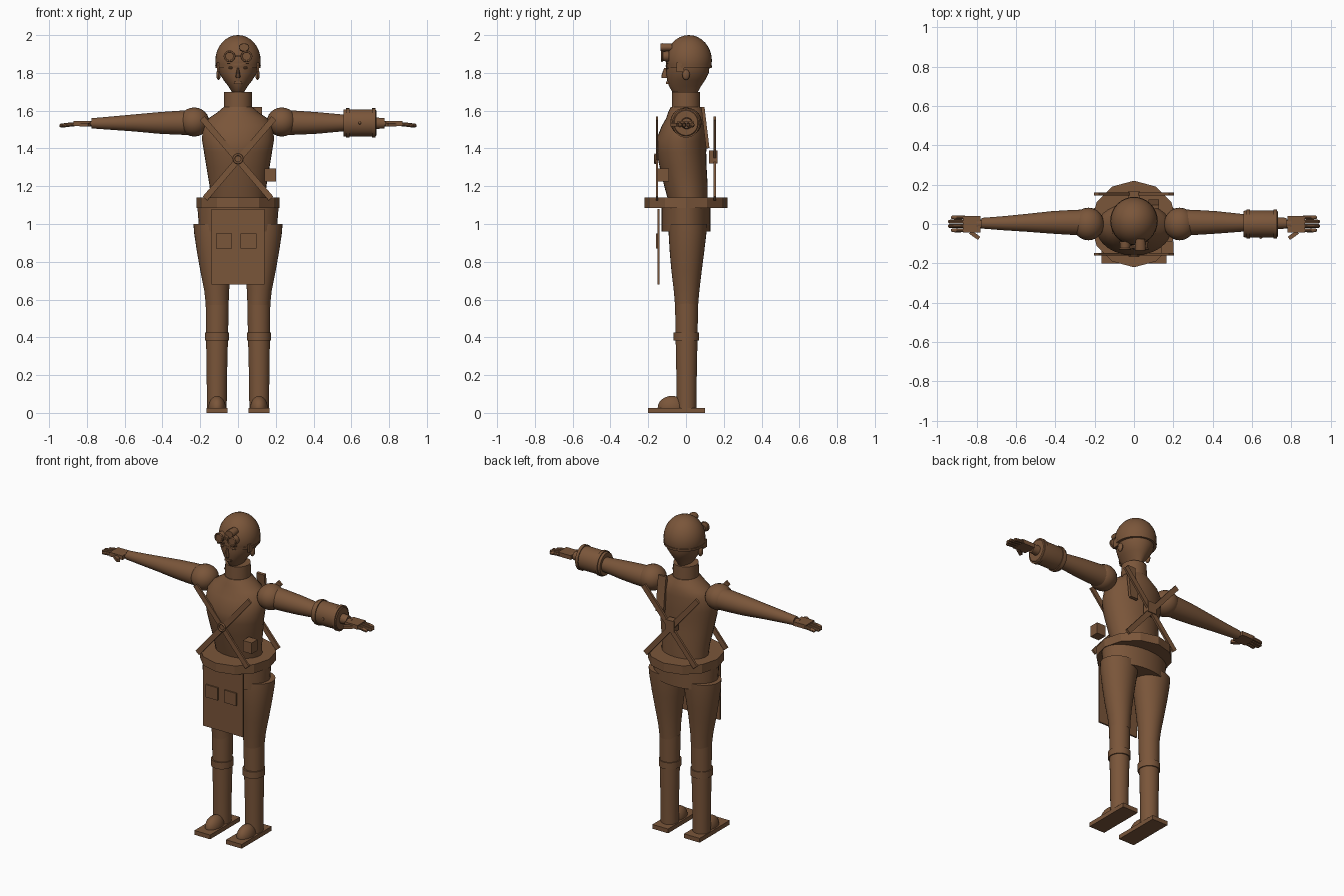
import bpy, bmesh, math
from mathutils import Vector, Matrix

if "Cube" in bpy.data.objects:
    bpy.data.objects.remove(bpy.data.objects["Cube"])

brown = bpy.data.materials.new("leather_brown")
brown.diffuse_color = (0.195, 0.092, 0.042, 1)
brown.use_nodes = True
brown.node_tree.nodes["Principled BSDF"].inputs["Base Color"].default_value = brown.diffuse_color


def finish(name, bm, angle=35):
    bmesh.ops.recalc_face_normals(bm, faces=bm.faces)
    me = bpy.data.meshes.new(name)
    bm.to_mesh(me)
    bm.free()
    me.materials.append(brown)
    ob = bpy.data.objects.new(name, me)
    bpy.context.collection.objects.link(ob)
    bpy.ops.object.select_all(action='DESELECT')
    ob.select_set(True)
    bpy.context.view_layer.objects.active = ob
    bpy.ops.object.shade_smooth_by_angle(angle=math.radians(angle))
    return ob


def loft(name, rings, n=32, axis='Z', angle=35):
    """Skin elliptical rings (position, centre u, centre v, radius u, radius v)."""
    bm = bmesh.new()
    loops = []
    for p, cu, cv, ru, rv in rings:
        loop = []
        for i in range(n):
            a = 2 * math.pi * i / n
            u, v = cu + ru * math.sin(a), cv + rv * math.cos(a)
            loop.append(bm.verts.new({'Z': (u, v, p), 'X': (p, u, v), 'Y': (u, p, v)}[axis]))
        loops.append(loop)
    for a, b in zip(loops, loops[1:]):
        for i in range(n):
            j = (i + 1) % n
            bm.faces.new((a[i], a[j], b[j], b[i]))
    bm.faces.new(loops[0])
    bm.faces.new(loops[-1])
    return finish(name, bm, angle)


def box(name, center, size, rot=None):
    bm = bmesh.new()
    bmesh.ops.create_cube(bm, size=1)
    m = Matrix.Translation(center) @ (rot or Matrix()) @ Matrix.Diagonal((*size, 1))
    bmesh.ops.transform(bm, matrix=m, verts=bm.verts)
    return finish(name, bm)


def ball(name, center, radii, zmin=None, seg=24):
    bm = bmesh.new()
    bmesh.ops.create_uvsphere(bm, u_segments=seg, v_segments=seg // 2, radius=1)
    bmesh.ops.transform(bm, matrix=Matrix.Translation(center) @ Matrix.Diagonal((*radii, 1)), verts=bm.verts)
    if zmin is not None:
        cut = bmesh.ops.bisect_plane(bm, geom=bm.verts[:] + bm.edges[:] + bm.faces[:],
                                     plane_co=(0, 0, zmin), plane_no=(0, 0, -1), clear_outer=True)
        edges = [e for e in cut['geom_cut'] if isinstance(e, bmesh.types.BMEdge)]
        bmesh.ops.holes_fill(bm, edges=edges)
    return finish(name, bm)


def bar(name, a, b, width, thick):
    """Flat strap lying in the xz plane between two points."""
    a, b = Vector(a), Vector(b)
    d = b - a
    rot = Matrix.Rotation(-math.atan2(d.z, d.x), 4, 'Y')
    return box(name, (a + b) / 2, (d.length, thick, width), rot)


def ring(name, center, R, r, axis_rot=None, n=20, m=8):
    bm = bmesh.new()
    M = Matrix.Translation(center) @ (axis_rot or Matrix())
    vs = []
    for i in range(n):
        a = 2 * math.pi * i / n
        for j in range(m):
            b = 2 * math.pi * j / m
            q = R + r * math.cos(b)
            vs.append(bm.verts.new(M @ Vector((q * math.cos(a), r * math.sin(b), q * math.sin(a)))))
    for i in range(n):
        for j in range(m):
            i2, j2 = (i + 1) % n, (j + 1) % m
            bm.faces.new((vs[i*m+j], vs[i2*m+j], vs[i2*m+j2], vs[i*m+j2]))
    return finish(name, bm, 60)


# torso, neck and hips
loft("torso", [(1.09, 0, .015, .145, .1), (1.2, 0, 0, .15, .115), (1.3, 0, -.015, .167, .124),
               (1.38, 0, -.025, .18, .132), (1.44, 0, -.025, .19, .135), (1.52, 0, -.01, .188, .118),
               (1.56, 0, 0, .155, .105), (1.59, 0, 0, .11, .095), (1.62, 0, 0, .075, .08)])
loft("collar", [(1.6, 0, 0, .075, .075), (1.7, 0, 0, .073, .073)])
loft("hips", [(.96, 0, 0, .205, .13), (1.09, 0, 0, .215, .13)])
loft("belt", [(1.085, 0, 0, .22, .22), (1.14, 0, 0, .22, .22)], n=12, angle=20)

# apron with two pockets
box("apron", (0, -.145, .88), (.28, .01, .4))
for x in (-.075, .055):
    box("apron_pocket", (x, -.154, .91), (.085, .008, .08))

# crossed straps front and back
for s in (-1, 1):
    bar("front_strap", (-.175 * s, -.153, 1.135), (.19 * s, -.153, 1.56), .032, .012)
    bar("back_strap", (-.175 * s, .153, 1.135), (.19 * s, .153, 1.56), .032, .014)
ring("front_strap_ring", (0, -.163, 1.345), .022, .006)
box("back_buckle", (0, .143, 1.355), (.06, .045, .07))
box("back_plate", (.1, .102, 1.51), (.055, .018, .22), Matrix.Rotation(.12, 4, 'X'))
box("side_pouch", (.17, -.12, 1.26), (.062, .06, .07))

# head, helmet and face
loft("head", [(1.68, 0, 0, .02, .05), (1.7, 0, -.005, .033, .068), (1.73, 0, -.005, .052, .085),
              (1.76, 0, 0, .075, .1), (1.8, 0, .008, .1, .113), (1.85, 0, .01, .108, .116),
              (1.92, 0, .01, .09, .1)])
ball("helmet", (0, .015, 1.865), (.12, .122, .135), zmin=1.828, seg=32)
loft("helmet_band", [(1.825, 0, .015, .119, .121), (1.84, 0, .015, .121, .123)])
loft("nose", [(1.772, 0, -.112, .012, .016), (1.785, 0, -.114, .013, .017), (1.825, 0, -.108, .005, .008)], n=10)
box("mouth", (0, -.098, 1.748), (.042, .014, .012))
for s in (-1, 1):
    ball("eye", (.038 * s, -.096, 1.828), (.014, .01, .007), seg=12)
    box("eyebrow", (.04 * s, -.1, 1.85), (.035, .012, .006))
    ball("ear", (.103 * s, 0, 1.79), (.012, .02, .028), seg=12)
    loft("goggle_lens", [(-.128, .045 * s, 1.888, .025, .025), (-.09, .045 * s, 1.888, .028, .028)], axis='Y', n=20)
    ring("goggle_rim", (.045 * s, -.127, 1.888), .026, .005)
    box("helmet_flap", (.106 * s, -.03, 1.83), (.012, .04, .05))
box("goggle_bridge", (0, -.117, 1.888), (.04, .012, .01))
loft("helmet_lamp", [(-.135, .032, 1.935, .026, .02), (-.125, .032, 1.935, .028, .022),
                     (-.075, .032, 1.935, .024, .02)], axis='Y', n=16)

# arms and hands
for s in (-1, 1):
    ball("shoulder", (.232 * s, 0, 1.54), (.08, .083, .077))
    loft("arm", [(x * s, y, z, r, r) for x, y, z, r in
                 ((.24, .008, 1.537, .066), (.32, .008, 1.536, .063), (.42, .008, 1.535, .057),
                  (.55, .006, 1.535, .045), (.66, .004, 1.534, .036), (.775, .004, 1.533, .027))], axis='X')
    loft("wrist", [(.76 * s, 0, 1.532, .02, .015), (.8 * s, 0, 1.532, .024, .014)], axis='X', n=16)
    box("palm", (.825 * s, -.002, 1.531), (.09, .084, .026))
    for i, end in enumerate((.93, .945, .945, .93)):
        y = -.032 + .022 * i
        loft("finger", [(x * s, y, z, r, r) for x, z, r in
                        ((.86, 1.528, .01), (.9, 1.525, .011), (end - .006, 1.521, .01), (end, 1.52, .005))],
             axis='X', n=10)
    box("thumb", (.81 * s, -.057, 1.525), (.055, .02, .02), Matrix.Rotation(.6 * s, 4, 'Z'))

# forearm cuff on one side
loft("cuff", [(.558, 0, 1.535, .066, .07), (.565, 0, 1.535, .068, .072), (.725, 0, 1.535, .068, .072),
              (.732, 0, 1.535, .062, .066)], axis='X')
for x in (.582, .718):
    loft("cuff_rim", [(x - .009, 0, 1.535, .073, .078), (x + .009, 0, 1.535, .073, .078)], axis='X')
ball("cuff_rivet", (.645, -.068, 1.535), (.008, .008, .008), seg=10)

# legs, knee bands and shoes
for s in (-1, 1):
    loft("thigh", [(z, x * s, y, rx, ry) for z, x, y, rx, ry in
                   ((.57, .11, .003, .06, .061), (.65, .113, .003, .066, .068), (.75, .118, .003, .081, .08),
                    (.85, .12, .005, .097, .091), (.95, .12, .008, .112, .1), (1.0, .12, .01, .116, .1))])
    loft("shin", [(z, x * s, .003, r, r) for z, x, r in
                  ((.025, .112, .052), (.2, .112, .054), (.4, .111, .058), (.585, .11, .061))])
    loft("knee_band", [(.383, .111 * s, .001, .064, .067), (.425, .111 * s, .001, .064, .067)])
    box("sole", (.111 * s, -.05, .0135), (.11, .3, .027))
    ball("shoe_toe", (.111 * s, -.075, .027), (.046, .075, .063), zmin=.02)
